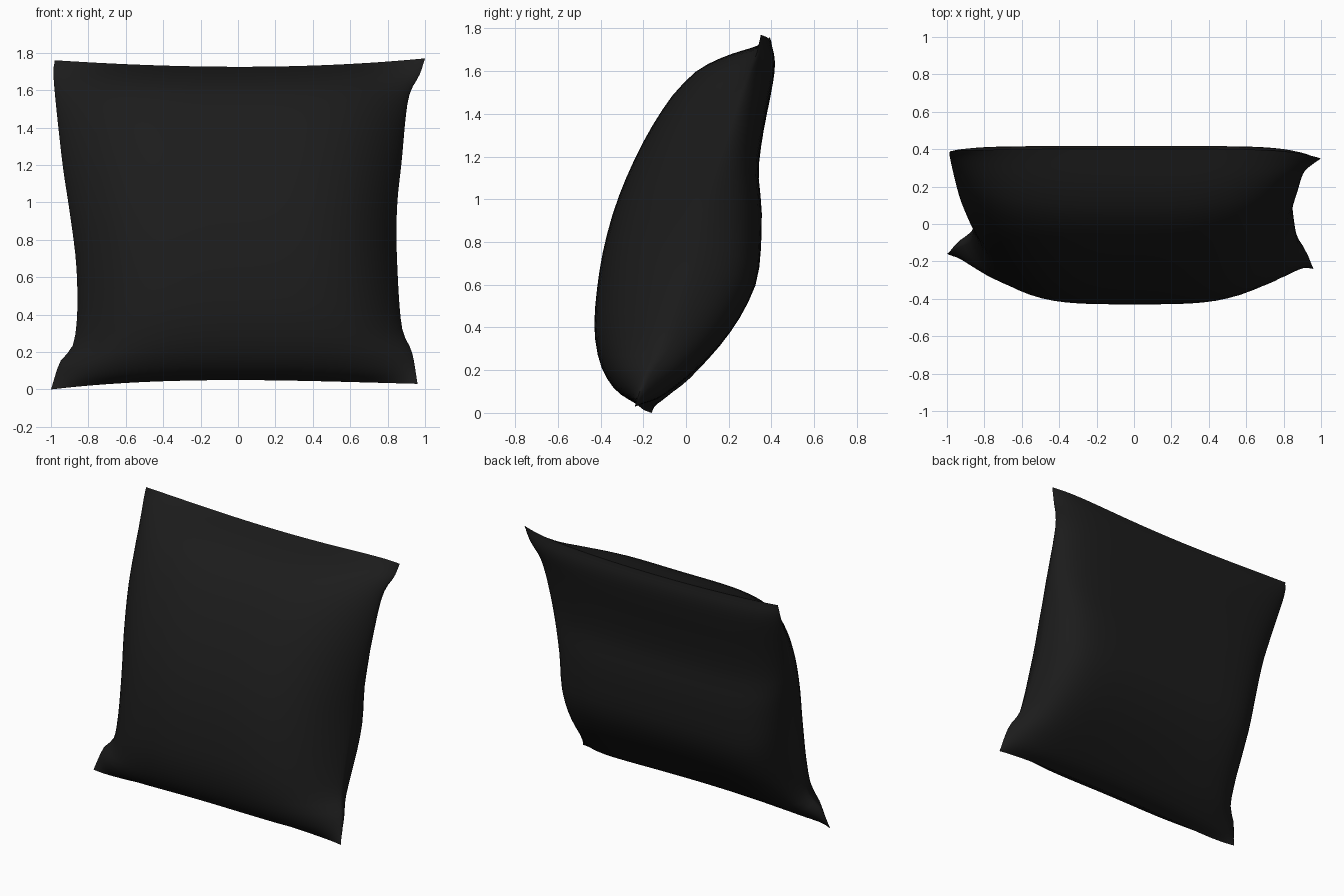
import bpy, bmesh, math
from mathutils import Vector

if "Cube" in bpy.data.objects:
    bpy.data.objects.remove(bpy.data.objects["Cube"])

N = 36

# Side seams (x, y, z), bottom corner to top corner
LEFT = [(-1, -.16, .0), (-.95, -.12, .15), (-.885, -.09, .23), (-.86, -.05, .4), (-.865, .0, .67),
        (-.9, .07, .95), (-.94, .17, 1.22), (-.985, .36, 1.65), (-.98, .39, 1.76)]
RIGHT = [(.96, -.24, .03), (.93, -.18, .2), (.875, -.1, .34), (.85, .04, .7), (.85, .1, .97),
         (.875, .18, 1.22), (.91, .28, 1.55), (.97, .33, 1.68), (1, .35, 1.77)]
# Centre profiles (y, z) of the front and back panels, bottom to top
FRONT = [(-.22, .05), (-.32, .1), (-.39, .2), (-.425, .34), (-.425, .5), (-.39, .75), (-.32, 1.0),
         (-.21, 1.25), (-.09, 1.45), (0, 1.555), (.08, 1.62), (.22, 1.68), (.4, 1.725)]
BACK = [(-.22, .05), (-.12, .08), (0, .17), (.17, .34), (.28, .5), (.34, .66), (.355, .93),
        (.34, 1.12), (.36, 1.3), (.415, 1.6), (.4, 1.725)]


def sampler(points):
    """Return a function giving a smooth point at an arc-length fraction."""
    pts = [Vector(p) if len(p) == 3 else Vector((0, *p)) for p in points]
    pts = [2 * pts[0] - pts[1]] + pts + [2 * pts[-1] - pts[-2]]
    dense = []
    for i in range(1, len(pts) - 2):
        a, b, c, d = pts[i - 1:i + 3]
        for k in range(12):
            t = k / 12
            dense.append(.5 * (2 * b + (c - a) * t + (2 * a - 5 * b + 4 * c - d) * t * t
                               + (3 * b - a - 3 * c + d) * t ** 3))
    dense.append(pts[-2])
    length = [0]
    for a, b in zip(dense, dense[1:]):
        length.append(length[-1] + (b - a).length)

    def at(v):
        goal = v * length[-1]
        for i in range(1, len(length)):
            if goal <= length[i] + 1e-7:
                f = (goal - length[i - 1]) / (length[i] - length[i - 1])
                return dense[i - 1].lerp(dense[i], f)
        return dense[-1].copy()
    return at


left, right = sampler(LEFT), sampler(RIGHT)
bottom_mid, top_mid = Vector((0, *FRONT[0])), Vector((0, *FRONT[-1]))


def panel_point(profile, is_back, u, v):
    """u in -1..1 across, v in 0..1 upwards."""
    seam = left(v).lerp(right(v), (u + 1) / 2)
    mid = bottom_mid.lerp(top_mid, v)
    base = seam.copy()
    base.y += (mid.y - seam.y) * (1 - u ** 6)
    base.z += (mid.z - seam.z) * (1 - u * u)
    if is_back:                                   # boxy back with full sides
        puff = max(0, 1 - u ** 8) ** .5
    else:                                         # lens-like front meeting the seam
        puff = max(0, 1 - abs(u) ** 3.8) ** .75
    return base + (profile(v) - mid) * puff


# Pillow: two puffed panels joined along the seam
bm = bmesh.new()
for profile, is_back in ((sampler(FRONT), False), (sampler(BACK), True)):
    rows = []
    for j in range(N + 1):
        v = .5 - .5 * math.cos(math.pi * j / N)
        rows.append([bm.verts.new(panel_point(profile, is_back, -math.cos(math.pi * i / N), v))
                     for i in range(N + 1)])
    for j in range(N):
        for i in range(N):
            quad = [rows[j][i], rows[j][i + 1], rows[j + 1][i + 1], rows[j + 1][i]]
            bm.faces.new(quad[::-1] if is_back else quad)
bmesh.ops.remove_doubles(bm, verts=bm.verts, dist=.0005)
bmesh.ops.recalc_face_normals(bm, faces=bm.faces)
low = min(v.co.z for v in bm.verts)
bmesh.ops.translate(bm, verts=bm.verts, vec=(0, 0, -low))
mesh = bpy.data.meshes.new("pillow")
bm.to_mesh(mesh)
bm.free()
pillow = bpy.data.objects.new("pillow", mesh)
bpy.context.collection.objects.link(pillow)

fabric = bpy.data.materials.new("black fabric")
fabric.diffuse_color = (.0115, .0115, .0115, 1)
fabric.use_nodes = True
fabric.node_tree.nodes["Principled BSDF"].inputs["Base Color"].default_value = fabric.diffuse_color
mesh.materials.append(fabric)

bpy.context.view_layer.objects.active = pillow
pillow.select_set(True)
bpy.ops.object.shade_smooth_by_angle(angle=math.radians(60))
